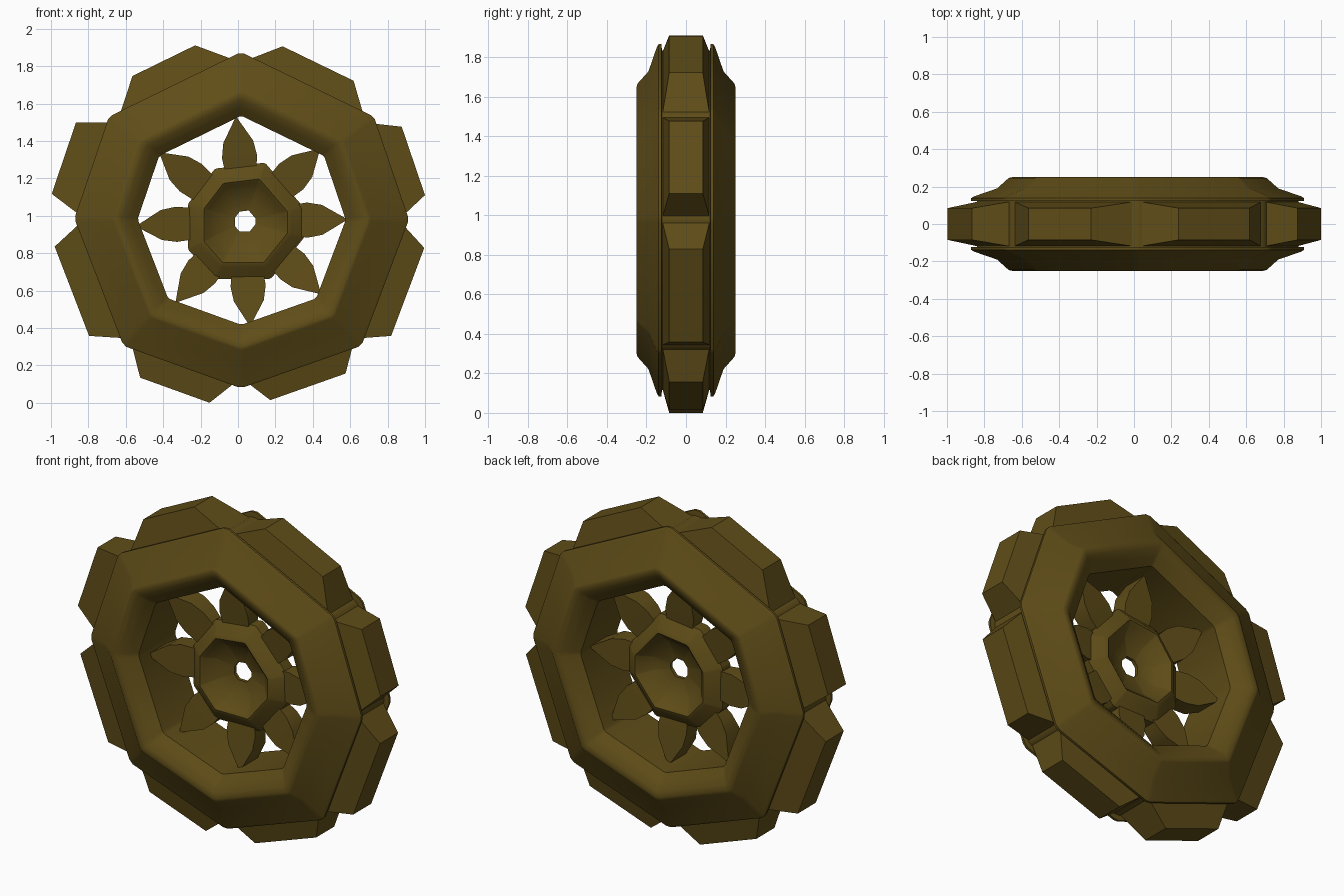
import bpy, bmesh, math
from mathutils import Vector

if "Cube" in bpy.data.objects:
    bpy.data.objects.remove(bpy.data.objects["Cube"])

mat = bpy.data.materials.new("olive_brown")
mat.diffuse_color = (0.115, 0.074, 0.009, 1)
mat.use_nodes = True
mat.node_tree.nodes["Principled BSDF"].inputs["Base Color"].default_value = mat.diffuse_color


def finish(name, bm, angle=None):
    bmesh.ops.recalc_face_normals(bm, faces=bm.faces)
    me = bpy.data.meshes.new(name)
    bm.to_mesh(me)
    bm.free()
    ob = bpy.data.objects.new(name, me)
    bpy.context.collection.objects.link(ob)
    me.materials.append(mat)
    if angle:
        bpy.ops.object.select_all(action='DESELECT')
        ob.select_set(True)
        bpy.context.view_layer.objects.active = ob
        bpy.ops.object.shade_smooth_by_angle(angle=math.radians(angle))
    return ob


def chamfer(pts, f):
    out = []
    for i, p in enumerate(pts):
        out += [p.lerp(pts[i - 1], f), p.lerp(pts[(i + 1) % len(pts)], f)]
    return out


def sweep(name, poly, centre, half, angle):
    """Closed band: half profile of (scale, depth), mirrored front to back."""
    prof = half + [(s, -y) for s, y in reversed(half)]
    bm = bmesh.new()
    rings = []
    for p in poly:
        d = p - centre
        rings.append([bm.verts.new((centre.x + d.x * s, y, centre.y + d.y * s)) for s, y in prof])
    n, m = len(rings), len(prof)
    for i in range(n):
        a, b = rings[i], rings[(i + 1) % n]
        for j in range(m):
            k = (j + 1) % m
            bm.faces.new((a[j], a[k], b[k], b[j]))
    return finish(name, bm, angle)


def loft(name, sections, angle=None):
    """Solid skinned through equal-count sections."""
    bm = bmesh.new()
    rows = [[bm.verts.new(v) for v in s] for s in sections]
    for a, b in zip(rows, rows[1:]):
        for j in range(len(a)):
            k = (j + 1) % len(a)
            bm.faces.new((a[j], a[k], b[k], b[j]))
    bm.faces.new(rows[0])
    bm.faces.new(rows[-1])
    return finish(name, bm, angle)


def slab(p, q, w):
    """Rectangle across the depth between two front-view points."""
    return [(p.x, -w, p.y), (q.x, -w, q.y), (q.x, w, q.y), (p.x, w, p.y)]


# Tyre: slightly uneven octagon, clockwise from the top
C = Vector((0.02, 0.975))
OUT = [Vector(p) for p in ((0.016, 1.875), (0.727, 1.53), (0.914, 0.98), (0.66, 0.305),
                           (0.016, 0.078), (-0.613, 0.305), (-0.875, 0.985), (-0.69, 1.53))]
sweep("tyre", chamfer(OUT, 0.025), C,
      [(0.965, 0.122), (1.0, 0.124), (1.0, 0.138), (0.985, 0.147), (0.845, 0.19), (0.775, 0.246),
       (0.755, 0.25), (0.72, 0.242), (0.67, 0.208), (0.622, 0.172)], 45)

# Tread blocks: top start, top end (fractions of the side), height
TREADS = [(.236, .77, .125), (.17, .835, .123), (.157, .854, .13), (.19, .815, .112),
          (.197, .787, .13), (.158, .86, .152), (.15, .85, .157), (.265, .74, .14)]
for i, (a, b, h) in enumerate(TREADS):
    p, q = OUT[i], OUT[(i + 1) % 8]
    t = (q - p).normalized()
    n = Vector((-t.y, t.x))
    loft(f"tread_block_{i + 1}",
         [slab(p.lerp(q, f0) + n * off, p.lerp(q, f1) + n * off, w)
          for f0, f1, off, w in ((.03, .97, -.05, .122), (a, b, h, .085))])

# Hub: octagonal dish with a through hole
H = Vector((0.038, 0.972))
HUB = [Vector(p) for p in ((0.144, 1.284), (0.353, 1.043), (0.353, 0.883), (0.176, 0.663),
                           (-0.128, 0.663), (-0.267, 0.82), (-0.267, 1.064), (-0.123, 1.252))]
sweep("hub", chamfer(HUB, 0.03), H,
      [(1.0, 0.022), (1.0, 0.036), (0.975, 0.04), (0.79, 0.093), (0.72, 0.1),
       (0.66, 0.085), (0.5, 0.03), (0.18, 0.01)], 45)

# Petal spokes from the hub to the tyre, ending in a wedge
TIPS = [(-.01, 1.525), (.435, 1.355), (.58, .98), (.44, .585),
        (.064, .415), (-.33, .54), (-.54, .944), (-.417, 1.335)]
for i, tip in enumerate(TIPS):
    d = Vector(tip) - H
    length = d.length
    d.normalize()
    side = Vector((d.y, -d.x))
    loft(f"petal_spoke_{i + 1}",
         [slab(H + d * r + side * w, H + d * r - side * w, y)
          for r, w, y in ((.24, .08, .035), (length - .21, .094, .05),
                          (length - .13, .08, .06), (length, .004, .075))], 25)
